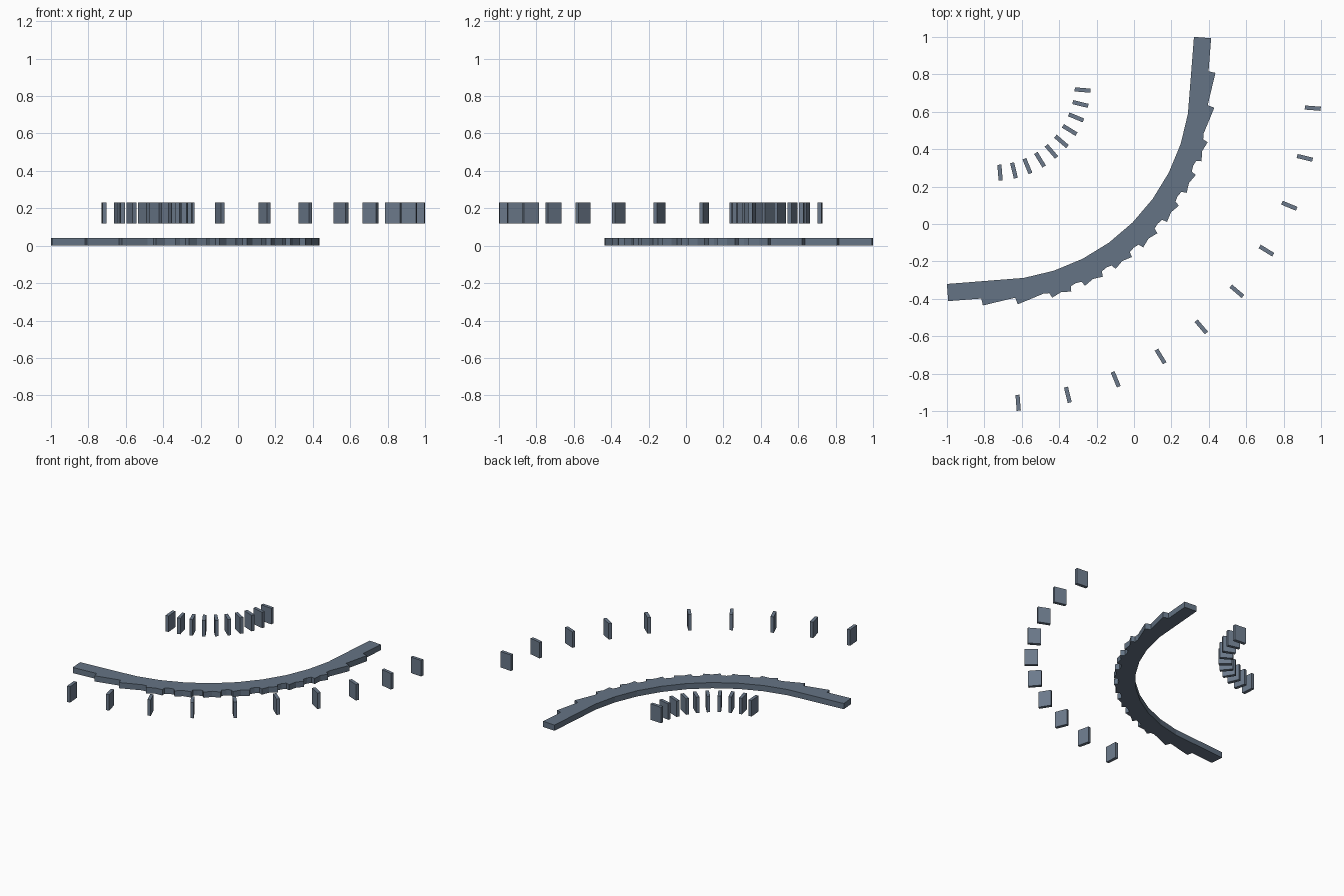
import bpy
from math import radians, sin, cos

if "Cube" in bpy.data.objects:
    bpy.data.objects.remove(bpy.data.objects["Cube"])

CENTRE = (-0.754, 0.754)   # shared centre of the three concentric arcs
COUNT = 10                 # parts per quarter circle


def paint(name, rgb):
    mat = bpy.data.materials.new(name)
    mat.diffuse_color = (*rgb, 1)
    mat.use_nodes = True
    mat.node_tree.nodes["Principled BSDF"].inputs["Base Color"].default_value = mat.diffuse_color
    return mat


def arc_of_boxes(name, radius, length, width, z0, z1, mat):
    """Boxes set tangent to an arc: length along the arc, width across it."""
    for i in range(COUNT):
        a = radians(90 / COUNT * (i + 0.5))
        bpy.ops.mesh.primitive_cube_add(
            size=1,
            location=(CENTRE[0] + radius * sin(a),
                      CENTRE[1] - radius * cos(a), (z0 + z1) / 2),
            rotation=(0, 0, a))
        box = bpy.context.object
        box.name = f"{name}_{i + 1}"
        box.scale = (length, width, z1 - z0)
        box.data.materials.append(mat)


slate = paint("dark_slate", (0.13, 0.175, 0.235))
plate = paint("slate", (0.15, 0.195, 0.26))

# Curved track bed made of long overlapping slabs
arc_of_boxes("track_slab", 1.098, 0.66, 0.092, 0.0, 0.04, slate)
# Small raised plates along the outer and inner sides
arc_of_boxes("outer_plate", 1.715, 0.022, 0.085, 0.12, 0.232, plate)
arc_of_boxes("inner_plate", 0.481, 0.022, 0.085, 0.12, 0.232, plate)
